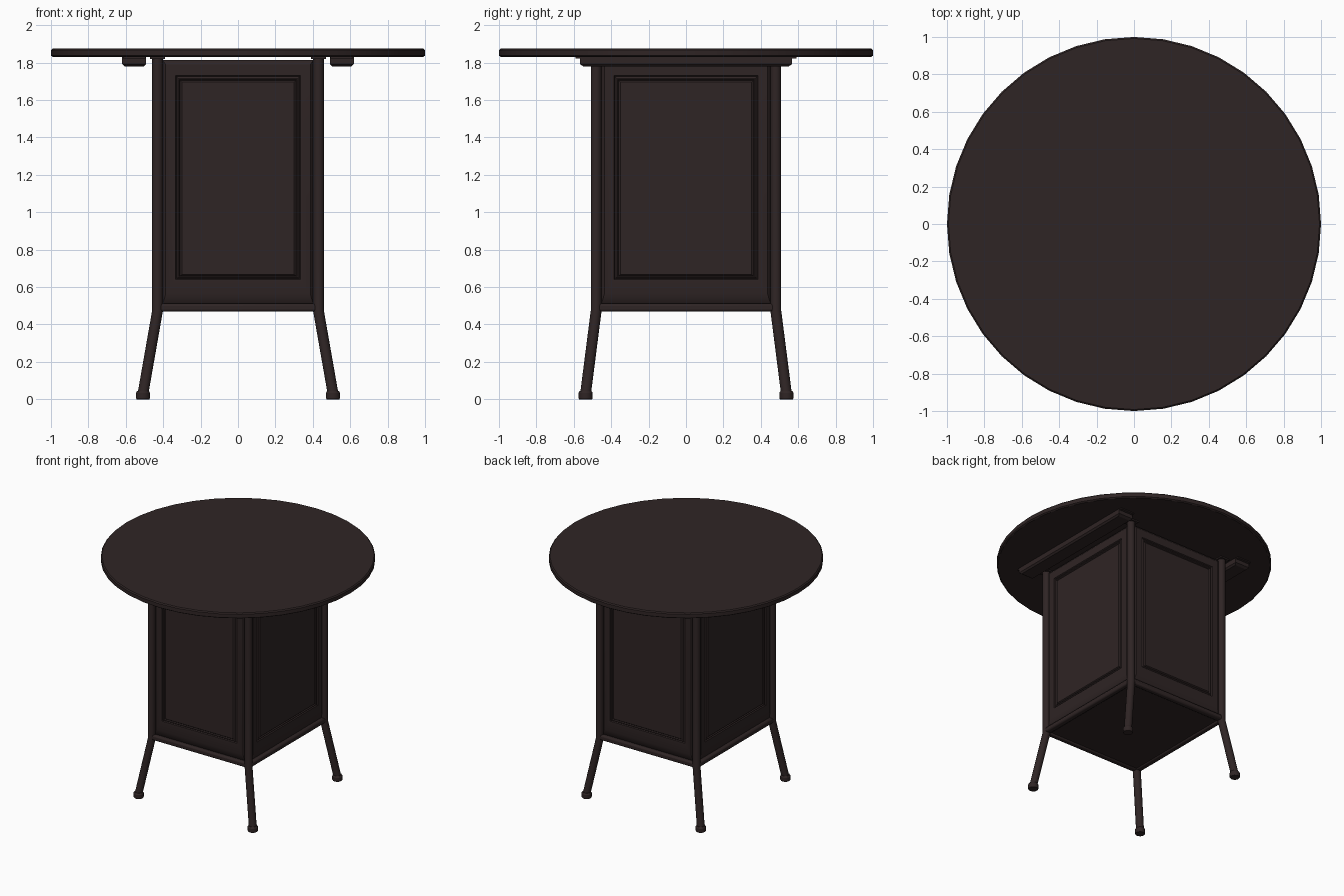
import bpy, bmesh
from math import pi, cos, sin
from mathutils import Matrix, Vector

cube = bpy.data.objects.get("Cube")
if cube:
    bpy.data.objects.remove(cube)

wood = bpy.data.materials.new("dark_brown_wood")
wood.use_nodes = True
colour = (0.028, 0.018, 0.018, 1)
wood.diffuse_color = colour
wood.node_tree.nodes["Principled BSDF"].inputs["Base Color"].default_value = colour

HX, HY = 0.43, 0.48      # post centres
TOP = 1.83               # underside of the table top


def finish(name, bm, bevel=0):
    bmesh.ops.recalc_face_normals(bm, faces=bm.faces)
    mesh = bpy.data.meshes.new(name)
    bm.to_mesh(mesh)
    bm.free()
    mesh.materials.append(wood)
    obj = bpy.data.objects.new(name, mesh)
    bpy.context.collection.objects.link(obj)
    if bevel:
        mod = obj.modifiers.new("soft_edges", "BEVEL")
        mod.width, mod.segments = bevel, 2
    bpy.ops.object.select_all(action="DESELECT")
    obj.select_set(True)
    bpy.context.view_layer.objects.active = obj
    bpy.ops.object.shade_smooth_by_angle(angle=pi / 6)
    return obj


def loft(name, rings, cap_start=True):
    """Skin a list of equal-length point rings and cap the ends."""
    bm = bmesh.new()
    loops = [[bm.verts.new(p) for p in ring] for ring in rings]
    n = len(loops[0])
    for a, b in zip(loops, loops[1:]):
        for i in range(n):
            j = (i + 1) % n
            bm.faces.new((a[i], a[j], b[j], b[i]))
    if cap_start:
        bm.faces.new(loops[0])
    bm.faces.new(loops[-1])
    return finish(name, bm)


def circle(x, y, z, r, n):
    return [(x + r * cos(2 * pi * i / n), y + r * sin(2 * pi * i / n), z) for i in range(n)]


def box(name, centre, size, bevel=0):
    bm = bmesh.new()
    bmesh.ops.create_cube(bm, size=1, matrix=Matrix.Translation(centre) @ Matrix.Diagonal((*size, 1)))
    return finish(name, bm, bevel)


def panel(name, half, distance, angle):
    """Raised panel with a sloped border and a double moulding line."""
    steps = [  # inset from the side, bottom, top, height above the carcass
        (0, 0.505, 1.815, 0), (0.004, 0.515, 1.81, 0.008), (0.018, 0.56, 1.79, 0.02),
        (0.07, 0.64, 1.73, 0.02), (0.075, 0.645, 1.725, 0.012), (0.085, 0.652, 1.715, 0.02),
        (0.09, 0.655, 1.71, 0.02), (0.095, 0.66, 1.705, 0.012), (0.105, 0.667, 1.695, 0.02)]
    turn = Matrix.Rotation(angle, 3, "Z")
    rings = []
    for inset, low, high, out in steps:
        w, y = half - inset, -distance - out
        rings.append([turn @ Vector(p) for p in
                      ((-w, y, low), (w, y, low), (w, y, high), (-w, y, high))])
    loft(name, rings, cap_start=False)


# Round table top with a softened rim
loft("table_top", [circle(0, 0, z, r, 40) for z, r in
                   ((TOP, 0.99), (1.837, 1), (1.867, 1), (1.875, 0.992))])

# Cabinet carcass and its four panels
box("cabinet_body", (0, 0, 1.1475), (0.84, 0.94, 1.335))
panel("front_panel", 0.405, 0.47, 0)
panel("right_panel", 0.455, 0.42, pi / 2)
panel("back_panel", 0.405, 0.47, pi)
panel("left_panel", 0.455, 0.42, -pi / 2)

for sx, xname in ((1, "left"), (-1, "right")):
    for sy, yname in ((-1, "front"), (1, "back")):
        corner = f"{yname}_{xname}"
        # Corner post running down into a splayed leg
        loft(corner + "_leg", [circle(sx * x, sy * y, z, 0.029, 16) for x, y, z in
                               ((0.508, 0.537, 0.03), (HX, HY, 0.475), (HX, HY, TOP))])
        # Rounded foot
        loft(corner + "_foot", [circle(sx * 0.508, sy * 0.537, z, r, 16) for z, r in
                                ((0, 0.034), (0.006, 0.038), (0.034, 0.038), (0.045, 0.031))])
        # Thin mounting plate at the head of the post
        box(corner + "_post_plate", (sx * HX, sy * HY, 1.825), (0.08, 0.08, 0.01))

    # Support runner under the top, with a thin flange
    rx = sx * 0.555
    loft(xname + "_runner", [[(rx + a * w, b * d, z) for a, b in ((-1, -1), (1, -1), (1, 1), (-1, 1))]
                             for z, w, d in ((1.78, 0.052, 0.55), (1.792, 0.064, 0.568), (TOP, 0.064, 0.568))])
    box(xname + "_runner_flange", (rx, 0, 1.826), (0.12, 1.18, 0.008))
    # Bottom side rail
    box(xname + "_bottom_rail", (sx * HX, 0, 0.49), (0.045, 2 * HY, 0.042), 0.012)

for sy, yname in ((-1, "front"), (1, "back")):
    box(yname + "_bottom_rail", (0, sy * HY, 0.49), (2 * HX, 0.045, 0.042), 0.012)
